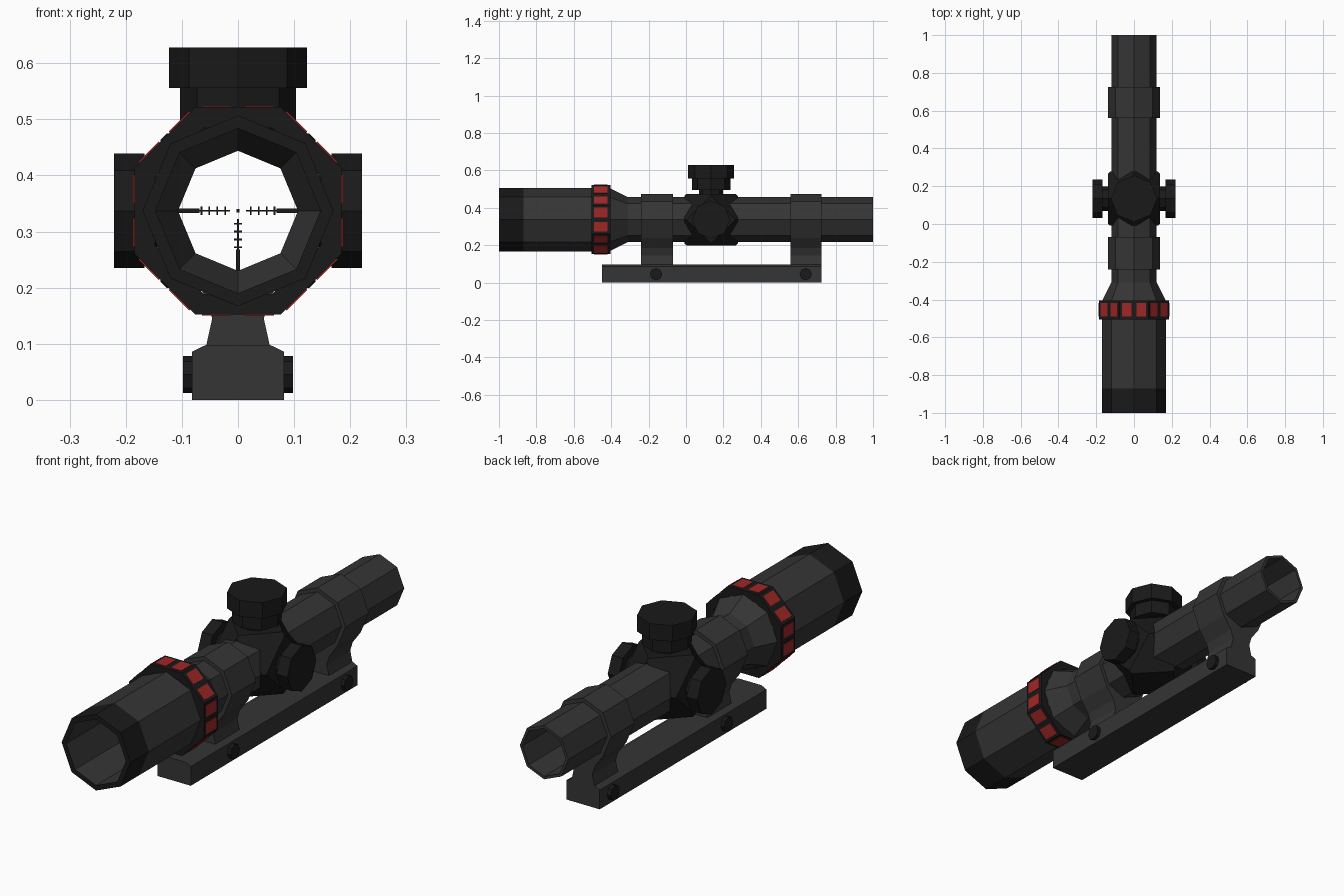
import bpy, bmesh
from math import cos, sin, pi
from mathutils import Vector, Matrix
from itertools import product

if "Cube" in bpy.data.objects:
    bpy.data.objects.remove(bpy.data.objects["Cube"])

ZC = 0.337          # height of the optical axis
YT = 0.134          # turret position along the tube


def material(name, rgb):
    m = bpy.data.materials.new(name)
    m.diffuse_color = (*rgb, 1)
    m.use_nodes = True
    m.node_tree.nodes["Principled BSDF"].inputs["Base Color"].default_value = m.diffuse_color
    return m


GREY = material("dark_grey", (0.035, 0.035, 0.035))
BLACK = material("black", (0.01, 0.01, 0.01))
RED = material("red", (0.35, 0.02, 0.02))


def finish(name, bm, mat):
    bmesh.ops.recalc_face_normals(bm, faces=bm.faces)
    me = bpy.data.meshes.new(name)
    bm.to_mesh(me)
    bm.free()
    me.materials.append(mat)
    ob = bpy.data.objects.new(name, me)
    bpy.context.collection.objects.link(ob)
    return ob


def lathe(name, profile, axis, centre, mat, hollow=False, phase=0.0, n=8):
    """Octagonal turning from (radius, distance along axis) points."""
    place = {"X": lambda a, b, t: (t, a, b),
             "Y": lambda a, b, t: (a, t, b),
             "Z": lambda a, b, t: (a, b, t)}[axis]
    bm = bmesh.new()
    c = Vector(centre)
    rings = []
    for r, t in profile:
        angles = [2 * pi * (k + phase) / n for k in range(n)]
        rings.append([bm.verts.new(c + Vector(place(r * cos(a), r * sin(a), t))) for a in angles])
    pairs = list(zip(rings, rings[1:]))
    if hollow:
        pairs.append((rings[-1], rings[0]))
    else:
        bm.faces.new(rings[0])
        bm.faces.new(rings[-1])
    for p, q in pairs:
        for k in range(n):
            j = (k + 1) % n
            bm.faces.new((p[k], p[j], q[j], q[k]))
    return finish(name, bm, mat)


def extrude(name, outline, y0, y1, mat):
    """Extrude an (x, z) outline along y."""
    bm = bmesh.new()
    f = bm.faces.new([bm.verts.new((x, y0, z)) for x, z in outline])
    new = bmesh.ops.extrude_face_region(bm, geom=[f])["geom"]
    bmesh.ops.translate(bm, vec=(0, y1 - y0, 0),
                        verts=[v for v in new if isinstance(v, bmesh.types.BMVert)])
    return finish(name, bm, mat)


def add_box(bm, centre, size, rot=Matrix()):
    bmesh.ops.create_cube(bm, size=1, matrix=rot @ Matrix.Translation(centre) @ Matrix.Diagonal((*size, 1)))


def mirrored(half):
    return half + [(-x, z) for x, z in reversed(half) if x > 0]


# Hollow main tube with wide front bell; front end band is black
tube = lathe("main_tube", [(0.17, -1), (0.17, -0.87), (0.17, -0.41), (0.12, -0.31), (0.12, 1),
                           (0.107, 1), (0.107, -0.31), (0.147, -0.43), (0.147, -1)],
             "Y", (0, 0, ZC), GREY, hollow=True)
tube.data.materials.append(BLACK)
for p in tube.data.polygons:
    if p.center.y < -0.9:
        p.material_index = 1

# Adjustment ring, turned half a side, with two red panels per flat
lathe("adjustment_ring", [(0.2, -0.505), (0.2, -0.405), (0.16, -0.405), (0.16, -0.505)],
      "Y", (0, 0, ZC), BLACK, hollow=True, phase=0.5)
bm = bmesh.new()
for k, side in product(range(8), (-1, 1)):
    rot = Matrix.Translation((0, -0.455, ZC)) @ Matrix.Rotation(k * pi / 4, 4, "Y")
    add_box(bm, (side * 0.0385, 0, 0.1845), (0.052, 0.072, 0.005), rot)
finish("ring_panels", bm, RED)

# Turret housing: cube with deeply cut corners, bored for the tube
bm = bmesh.new()
for a, b in product((-1, 1), (-0.92, 0.92)):
    for co in ((a, b, 0), (b, a, 0), (a, 0, b), (b, 0, a), (0, a, b), (0, b, a)):
        bm.verts.new((co[0] * 0.138, YT + co[1] * 0.143, ZC + co[2] * 0.138))
bmesh.ops.convex_hull(bm, input=bm.verts)
bmesh.ops.dissolve_limit(bm, angle_limit=0.01, verts=bm.verts, edges=bm.edges)
housing = finish("turret_housing", bm, BLACK)
cutter = lathe("bore_cutter", [(0.114, -0.3), (0.114, 0.6)], "Y", (0, 0, ZC), BLACK)
cutter.hide_render = True
mod = housing.modifiers.new("bore", "BOOLEAN")
mod.operation, mod.object, mod.solver = "DIFFERENCE", cutter, "EXACT"
bpy.context.view_layer.objects.active = housing
bpy.ops.object.modifier_apply(modifier=mod.name)
bpy.data.objects.remove(cutter)

# Turret knobs: top and both sides
lathe("top_knob", [(0.065, 0.125), (0.065, 0.158), (0.103, 0.158), (0.103, 0.219),
                   (0.123, 0.219), (0.123, 0.291)], "Z", (0, YT, ZC), BLACK)
for name, s in (("left", -1), ("right", 1)):
    lathe(name + "_knob", [(0.065, s * 0.124), (0.065, s * 0.167), (0.102, s * 0.167), (0.102, s * 0.221)],
          "X", (0, YT, ZC), BLACK)

# Mount base rail
extrude("mount_base", mirrored([(0.082, 0), (0.082, 0.086), (0.057, 0.098)]), -0.45, 0.725, GREY)

# Mount rings, waisted feet and clamp screws
foot = mirrored([(0.057, 0.095), (0.046, 0.145), (0.058, 0.185), (0.0976, 0.2394), (0, 0.2)])
for name, y0, y1, ys in (("front", -0.24, -0.07, -0.16), ("rear", 0.56, 0.725, 0.64)):
    lathe(name + "_mount_ring", [(0.138, y0), (0.138, y1), (0.114, y1), (0.114, y0)],
          "Y", (0, 0, ZC), GREY, hollow=True)
    extrude(name + "_mount_foot", foot, y0, y1, GREY)
    lathe(name + "_clamp_screw", [(0.033, -0.098), (0.033, 0.098)], "X", (0, ys, 0.045), BLACK)

# Reticle: fine bars and ticks, thick outer posts, centre dot
bm = bmesh.new()
origin = Matrix.Translation((0, YT, ZC))
D = 0.002
add_box(bm, (0, 0, 0), (0.006, D, 0.006), origin)
for angle in (0, pi / 2, pi):
    rot = origin @ Matrix.Rotation(angle, 4, "Y")
    add_box(bm, (0.042, 0, 0), (0.055, D, 0.003), rot)
    add_box(bm, (0.089, 0, 0), (0.04, D, 0.008), rot)
    for x in (0.023, 0.037, 0.051, 0.065):
        add_box(bm, (x, 0, 0), (0.003, D, 0.015), rot)
finish("reticle", bm, BLACK)
